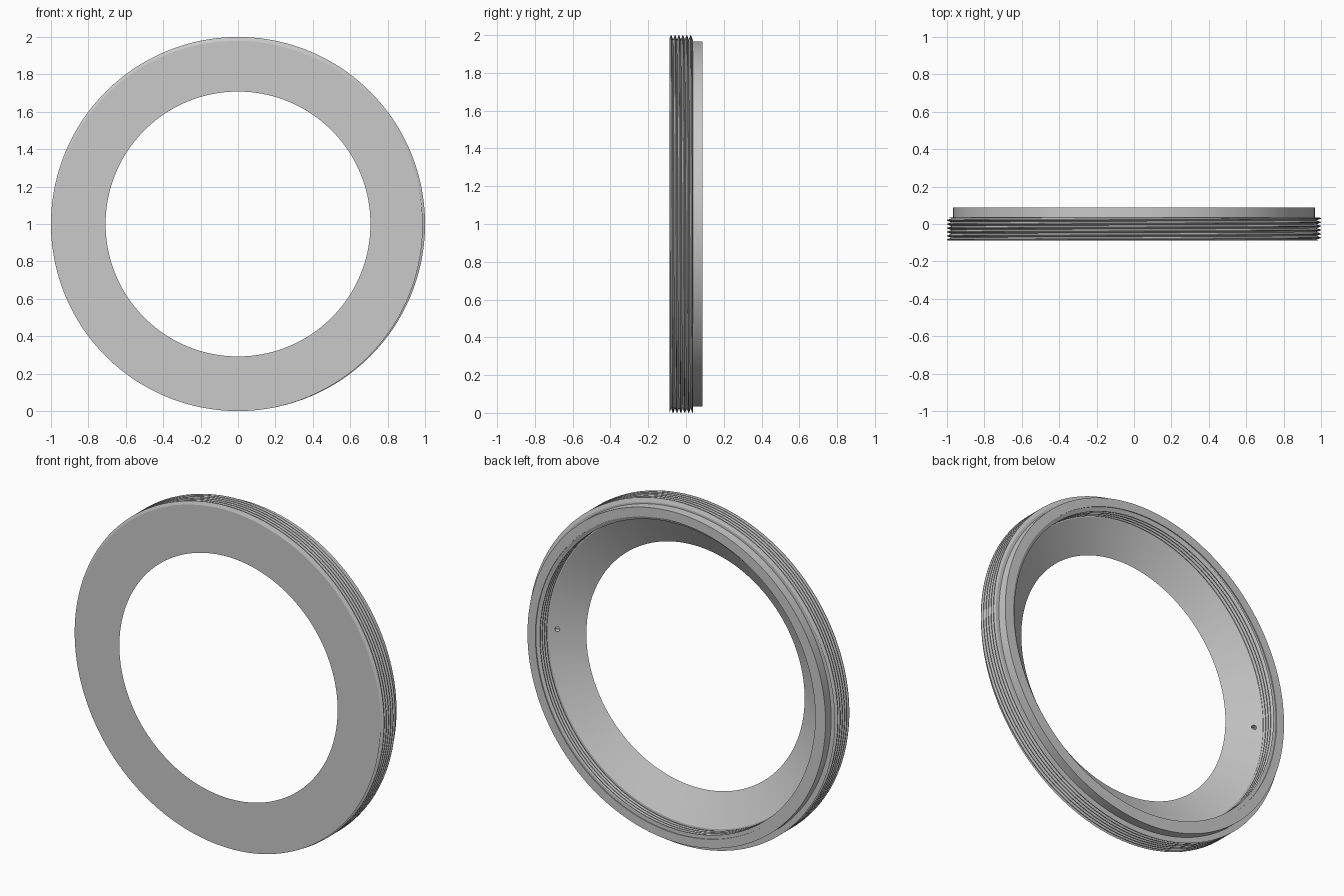
import bpy, bmesh, math
from mathutils import Vector

cube = bpy.data.objects.get("Cube")
if cube:
    bpy.data.objects.remove(cube)

SEGMENTS = 240
FRONT, STEP, BACK = -0.088, 0.036, 0.088
LEDGE = 0.003         # where the inner cone meets the inner thread
LIP = 0.083           # plain lead-in behind the inner thread
BORE, CONE_TOP = 0.708, 0.89
PITCH = 0.0207

metal = bpy.data.materials.new("plain grey")
metal.use_nodes = True
grey = (0.59, 0.59, 0.59, 1)
metal.diffuse_color = grey
metal.node_tree.nodes["Principled BSDF"].inputs["Base Color"].default_value = grey


def thread(turn, lo, hi, root, crest):
    """Points (radius, y) of a helical thread cut off at lo and hi."""
    def radius(phase):
        phase %= 1
        return root + (crest - root) * min(1, min(phase, 1 - phase) / 0.42)

    points = []
    for i in range(-2, int((hi - lo) / PITCH) + 3):
        for phase in (0, 0.42, 0.58):
            y = lo + (i + phase - turn) * PITCH
            y = max(lo, min(hi, y))
            points.append((radius((y - lo) / PITCH + turn), y))
    return points


# Ring: one closed cross-section swept round, with both threads advancing
bm = bmesh.new()
columns = []
for s in range(SEGMENTS + 1):
    turn = s / SEGMENTS
    angle = turn * math.tau
    profile = [(BORE, FRONT)]
    profile += thread(turn - 0.2, FRONT, STEP, 0.976, 1.0)
    profile += [(0.967, STEP), (0.967, BACK), (0.916, BACK), (0.916, LIP)]
    profile += reversed(thread(turn, LEDGE, LIP, 0.915, 0.894))
    profile += [(CONE_TOP, LEDGE)]
    columns.append([bm.verts.new((r * math.cos(angle), y, 1 + r * math.sin(angle)))
                    for r, y in profile])
for a, b in zip(columns, columns[1:]):
    for k in range(len(a)):
        n = (k + 1) % len(a)
        bm.faces.new((a[k], a[n], b[n], b[k]))
bmesh.ops.remove_doubles(bm, verts=bm.verts, dist=0.00002)
bmesh.ops.recalc_face_normals(bm, faces=bm.faces)
mesh = bpy.data.meshes.new("threaded_ring")
bm.to_mesh(mesh)
bm.free()
mesh.materials.append(metal)
ring = bpy.data.objects.new("threaded_ring", mesh)
bpy.context.collection.objects.link(ring)


# Pin holes: a blind hole square to the cone wall on each side
def pin_hole(angle):
    out = Vector((math.cos(angle), 0, math.sin(angle)))
    axis = out * (LEDGE - FRONT) - Vector((0, CONE_TOP - BORE, 0))
    bpy.ops.mesh.primitive_cylinder_add(
        vertices=20, radius=0.0135, depth=0.06,
        location=out * 0.848 + Vector((0, -0.018, 1)),
        rotation=axis.to_track_quat("Z", "Y").to_euler())
    cutter = bpy.context.object
    cutter.hide_render = True
    cutter.data.materials.append(metal)
    cut = ring.modifiers.new("pin_hole", "BOOLEAN")
    cut.operation = "DIFFERENCE"
    cut.solver = "EXACT"
    cut.object = cutter
    bpy.context.view_layer.objects.active = ring
    bpy.ops.object.modifier_apply(modifier=cut.name)
    bpy.data.objects.remove(cutter)


for side in (0, math.pi):
    pin_hole(side + 0.02)

bpy.ops.object.select_all(action="DESELECT")
ring.select_set(True)
bpy.context.view_layer.objects.active = ring
bpy.ops.object.shade_smooth_by_angle(angle=math.radians(10))
